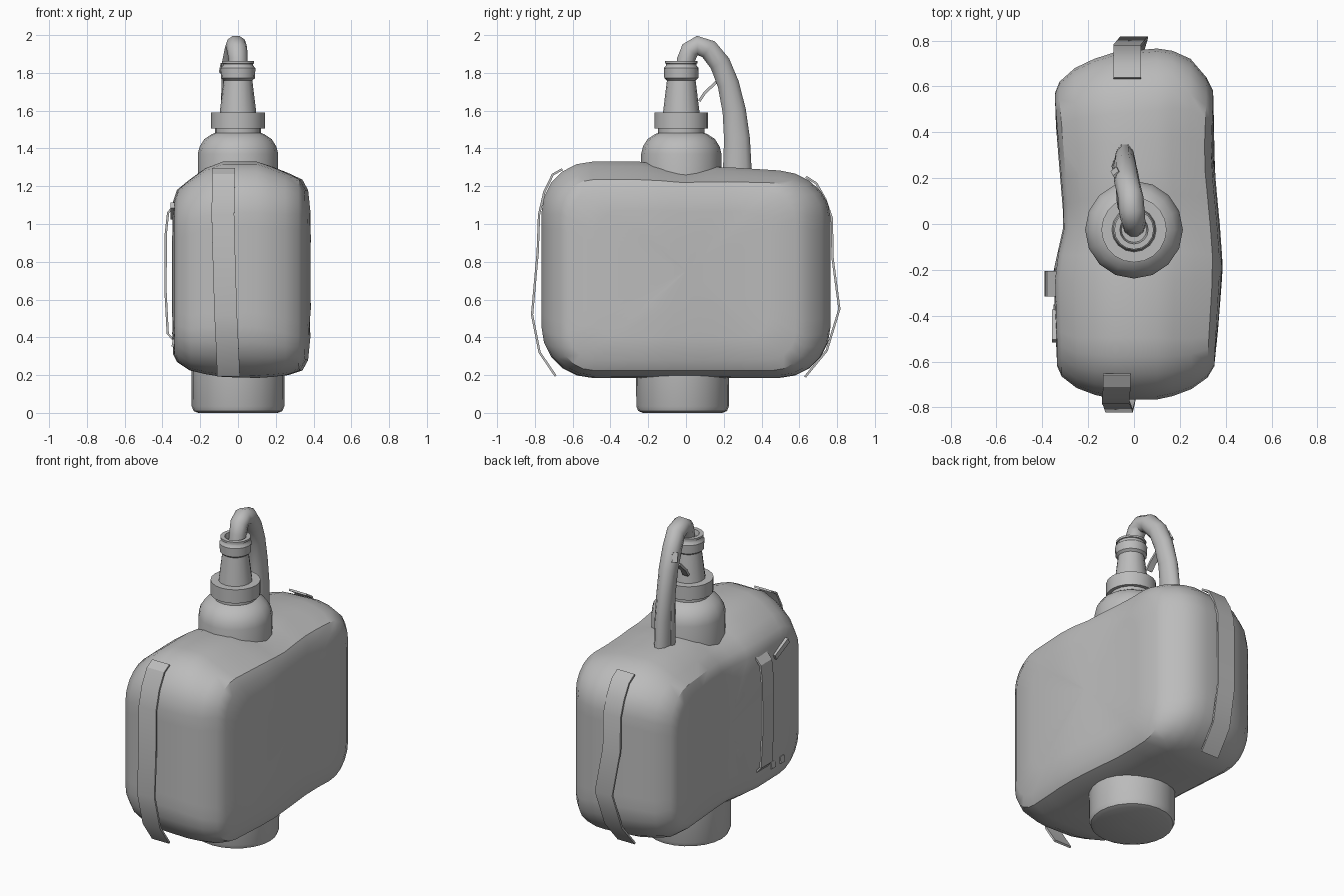
import bpy, bmesh, math
from mathutils import Vector

cube = bpy.data.objects.get("Cube")
if cube:
    bpy.data.objects.remove(cube, do_unlink=True)

grey = bpy.data.materials.new("plain grey")
grey.use_nodes = True
GREY = (0.5, 0.5, 0.5, 1)
grey.diffuse_color = GREY
grey.node_tree.nodes["Principled BSDF"].inputs["Base Color"].default_value = GREY


def finish(name, bm, angle=35):
    bmesh.ops.recalc_face_normals(bm, faces=bm.faces)
    mesh = bpy.data.meshes.new(name)
    bm.to_mesh(mesh)
    bm.free()
    mesh.materials.append(grey)
    obj = bpy.data.objects.new(name, mesh)
    bpy.context.collection.objects.link(obj)
    bpy.ops.object.select_all(action='DESELECT')
    obj.select_set(True)
    bpy.context.view_layer.objects.active = obj
    bpy.ops.object.shade_smooth_by_angle(angle=math.radians(angle))


def loft(name, rings, angle=35):
    """Skin a list of equal-length closed rings and cap both ends."""
    bm = bmesh.new()
    loops = [[bm.verts.new(p) for p in ring] for ring in rings]
    n = len(loops[0])
    for a, b in zip(loops, loops[1:]):
        for i in range(n):
            j = (i + 1) % n
            bm.faces.new((a[i], a[j], b[j], b[i]))
    bm.faces.new(loops[0])
    bm.faces.new(loops[-1])
    finish(name, bm, angle)


def lathe(name, profile, sides, cy=-0.025):
    turn = [2 * math.pi * i / sides for i in range(sides)]
    loft(name, [[(r * math.cos(t), cy + r * math.sin(t), z) for t in turn]
                for r, z in profile], 40)


def interp(table, v):
    """Piecewise linear lookup, clamped at both ends."""
    if v <= table[0][0]:
        return table[0][1]
    for (a, fa), (b, fb) in zip(table, table[1:]):
        if v <= b:
            return fa + (fb - fa) * (v - a) / (b - a)
    return table[-1][1]


def rounded_outline(y0, y1, z0, z1, r, arc=5, side=8):
    corners = [(y1 - r, z1 - r), (y0 + r, z1 - r), (y0 + r, z0 + r), (y1 - r, z0 + r)]
    pts = []
    for k, (cy, cz) in enumerate(corners):
        for i in range(arc + 1):
            t = math.pi / 2 * (k + i / arc)
            pts.append((cy + r * math.cos(t), cz + r * math.sin(t)))
        # intermediate points along the straight side
        ny, nz = corners[(k + 1) % 4]
        start, end = pts[-1], (ny + r * math.cos(t), nz + r * math.sin(t))
        for i in range(1, side):
            f = i / side
            pts.append((start[0] + (end[0] - start[0]) * f, start[1] + (end[1] - start[1]) * f))
    return pts


# Padded body: outlines stacked from the right face to the left face
left_wave = [(-0.6, 0.0), (-0.18, 0.025), (0, 0.012), (0.28, -0.015), (0.55, -0.005)]
right_wave = [(-0.55, 0), (-0.2, -0.01), (0, 0.035), (0.3, 0.01), (0.55, -0.01)]
top_drop = [(-0.2, 0), (0, 0.045), (0.15, 0.025), (0.55, 0.05)]
stations = [  # x, front, back, bottom, top, corner radius
    (-0.335, -0.62, 0.57, 0.31, 1.12, 0.16),
    (-0.315, -0.665, 0.62, 0.27, 1.18, 0.19),
    (-0.25, -0.715, 0.68, 0.225, 1.235, 0.22),
    (-0.17, -0.745, 0.72, 0.205, 1.295, 0.25),
    (-0.08, -0.765, 0.75, 0.19, 1.33, 0.27),
    (0.10, -0.765, 0.765, 0.185, 1.33, 0.27),
    (0.17, -0.75, 0.755, 0.19, 1.305, 0.25),
    (0.25, -0.72, 0.72, 0.20, 1.27, 0.22),
    (0.32, -0.67, 0.64, 0.225, 1.235, 0.18),
    (0.35, -0.62, 0.58, 0.28, 1.18, 0.15),
]


def body_ring(x, y0, y1, z0, z1, r, shrink=1.0):
    ring = []
    for y, z in rounded_outline(y0, y1, z0, z1, r):
        y, z = y * shrink, 0.75 + (z - 0.75) * shrink
        weight = min(max((abs(x) - 0.1) / 0.2, 0), 1)
        shift = interp(left_wave if x > 0 else right_wave, y) * weight
        drop = interp(top_drop, y) * min(max((z - 0.9) / 0.35, 0), 1)
        ring.append((x + shift, y, z - drop * (1 - weight * 0.6)))
    return ring


first, last = stations[0], stations[-1]
rings = [body_ring(first[0] - 0.005, *first[1:], s) for s in (0.02, 0.4, 0.75)]
rings += [body_ring(*s) for s in stations]
rings += [body_ring(last[0] + b, *last[1:], s) for s, b in ((0.75, 0.008), (0.4, 0.012), (0.02, 0.012))]
loft("padded_body", rings, 32)

# Bottle base, shoulder, collar and nozzle
lathe("bottle_base", [(0.02, 0.0), (0.21, 0.0), (0.235, 0.01), (0.245, 0.035), (0.247, 0.30)], 24, -0.018)
lathe("bottle_shoulder", [(0.213, 1.15), (0.213, 1.37), (0.203, 1.41), (0.178, 1.45),
                          (0.14, 1.475), (0.122, 1.482), (0.122, 1.52)], 16)
lathe("bottle_collar", [(0.10, 1.505), (0.142, 1.505), (0.142, 1.59), (0.095, 1.59)], 20)
lathe("nozzle", [(0.098, 1.58), (0.076, 1.76), (0.09, 1.772), (0.092, 1.825), (0.08, 1.84),
                 (0.08, 1.848), (0.086, 1.85), (0.086, 1.862), (0.062, 1.862), (0.055, 1.83), (0.01, 1.83)], 16)


# Bent hose, wider towards its lower end
def hose(name, path, sides=10):
    pts = [Vector(p[:3]) for p in path]
    rings = []
    for i, p in enumerate(pts):
        tangent = (pts[min(i + 1, len(pts) - 1)] - pts[max(i - 1, 0)]).normalized()
        across = Vector((1, 0, 0))
        normal = tangent.cross(across).normalized()
        wide, deep = path[i][3:]
        rings.append([p + across * wide * math.cos(2 * math.pi * k / sides)
                      + normal * deep * math.sin(2 * math.pi * k / sides) for k in range(sides)])
    loft(name, rings, 50)


hose("hose", [(0, -0.01, 1.80, 0.05, 0.05), (0, 0, 1.87, 0.05, 0.05),
              (-0.005, 0.02, 1.92, 0.054, 0.052), (-0.01, 0.06, 1.945, 0.056, 0.054),
              (-0.015, 0.12, 1.925, 0.056, 0.056), (-0.03, 0.18, 1.85, 0.056, 0.058),
              (-0.035, 0.224, 1.74, 0.053, 0.06), (-0.04, 0.255, 1.60, 0.05, 0.065),
              (-0.04, 0.27, 1.45, 0.048, 0.072), (-0.04, 0.272, 1.24, 0.046, 0.082)])
hose("hose_rib", [(-0.075, 0.24, 1.72, 0.012, 0.015), (-0.08, 0.25, 1.5, 0.018, 0.025),
                  (-0.08, 0.255, 1.24, 0.018, 0.028)], 6)


# Straps: flat ribbons swept along a path
def ribbon(name, path, width, thick=0.012):
    """Sweep a flat section along path; width is the vector across the strap."""
    pts = [Vector(p) for p in path]
    half = Vector(width) / 2
    rings = []
    for i, p in enumerate(pts):
        tangent = pts[min(i + 1, len(pts) - 1)] - pts[max(i - 1, 0)]
        out = tangent.cross(half).normalized() * thick / 2
        rings.append([p - half - out, p + half - out, p + half + out, p - half + out])
    loft(name, rings, 30)


ribbon("front_strap", [(-0.075, -0.655, 1.29), (-0.075, -0.705, 1.262), (-0.078, -0.75, 1.17),
                       (-0.08, -0.778, 1.05), (-0.075, -0.785, 0.85), (-0.065, -0.815, 0.52),
                       (-0.055, -0.775, 0.32), (-0.05, -0.69, 0.195)], (0.12, 0, 0))
ribbon("back_strap", [(-0.03, 0.635, 1.25), (-0.03, 0.69, 1.215), (-0.03, 0.738, 1.13),
                      (-0.03, 0.772, 1.03), (-0.03, 0.776, 0.82), (0, 0.812, 0.55),
                      (-0.02, 0.745, 0.33), (-0.03, 0.63, 0.19)], (0.12, 0, 0))
ribbon("side_strap", [(-0.335, -0.26, 1.10), (-0.37, -0.26, 1.06), (-0.382, -0.26, 0.95),
                      (-0.384, -0.26, 0.65), (-0.372, -0.26, 0.42), (-0.335, -0.26, 0.38)], (0, 0.11, 0))

# Small side tabs and the clip on the hose
ribbon("upper_side_tab", [(-0.347, -0.38, 1.04), (-0.347, -0.51, 1.10)], (0, 0.015, 0.03), 0.02)
for i, y in enumerate((-0.37, -0.46)):
    ribbon(f"lower_side_tab_{i + 1}", [(-0.342, y, 0.35), (-0.335, y, 0.39)], (0, 0.04, 0), 0.02)
ribbon("hose_clip", [(-0.05, 0.07, 1.65), (-0.055, 0.10, 1.695), (-0.06, 0.17, 1.76)], (0.04, 0, 0), 0.015)
ribbon("hose_tab", [(-0.075, 0.215, 1.85), (-0.085, 0.235, 1.80)], (0.025, 0.02, 0), 0.015)
